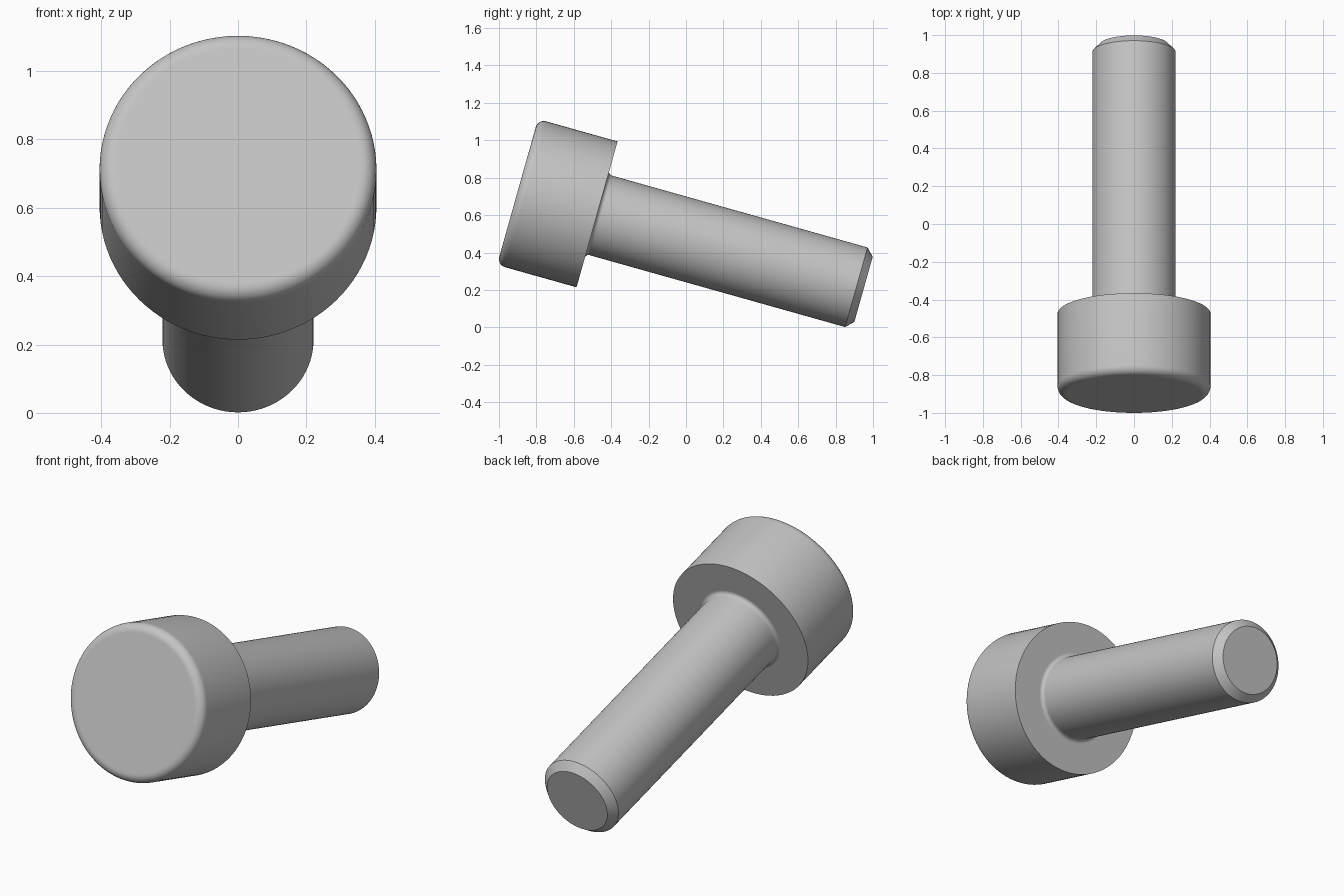
import bpy
import bmesh
import math

if "Cube" in bpy.data.objects:
    bpy.data.objects.remove(bpy.data.objects["Cube"], do_unlink=True)

SEGMENTS = 96
TILT = math.radians(-105.7)        # turns local z towards the back and down
SEAT = (0, -0.4755, 0.604)         # centre of the underside of the head

HEAD_R, HEAD_LEN, HEAD_ROUND = 0.405, 0.442, 0.045
SHANK_R, SHANK_LEN, CHAMFER = 0.221, 1.44, 0.04
FILLET = 0.02

steel = bpy.data.materials.new("grey steel")
steel.use_nodes = True
colour = (0.55, 0.55, 0.55, 1)
steel.diffuse_color = colour
steel.node_tree.nodes["Principled BSDF"].inputs["Base Color"].default_value = colour


def arc(r, z, radius, start, end, steps=8):
    """Points (radius, height) of a rounded corner, angles in degrees."""
    angles = [math.radians(start + (end - start) * i / steps) for i in range(steps + 1)]
    return [(r + radius * math.cos(a), z + radius * math.sin(a)) for a in angles]


def lathe(name, profile):
    """Revolve a profile around local z and place it on the tilted axis."""
    bm = bmesh.new()
    verts = [bm.verts.new((r, 0, z)) for r, z in profile]
    edges = [bm.edges.new(pair) for pair in zip(verts, verts[1:])]
    bmesh.ops.spin(bm, geom=verts + edges, cent=(0, 0, 0), axis=(0, 0, 1),
                   angle=math.tau, steps=SEGMENTS, use_merge=False)
    bmesh.ops.remove_doubles(bm, verts=bm.verts, dist=1e-5)
    bmesh.ops.recalc_face_normals(bm, faces=bm.faces)
    # The part is open at the seat, so orient it by its outer wall
    wall = max(bm.faces, key=lambda f: f.calc_area() * f.calc_center_median().xy.length)
    if wall.normal.xy.dot(wall.calc_center_median().xy) < 0:
        bmesh.ops.reverse_faces(bm, faces=bm.faces)
    mesh = bpy.data.meshes.new(name)
    bm.to_mesh(mesh)
    bm.free()
    mesh.materials.append(steel)
    obj = bpy.data.objects.new(name, mesh)
    bpy.context.collection.objects.link(obj)
    obj.location = SEAT
    obj.rotation_euler.x = TILT
    bpy.ops.object.select_all(action='DESELECT')
    obj.select_set(True)
    bpy.context.view_layer.objects.active = obj
    bpy.ops.object.shade_smooth_by_angle(angle=math.radians(30))
    return obj


# Head: flat face, rounded front rim, sharp rear rim, flat underside
rim = HEAD_R - HEAD_ROUND
lathe("bolt_head",
      [(0, -HEAD_LEN), (rim - 0.005, -HEAD_LEN)]
      + arc(rim, HEAD_ROUND - HEAD_LEN, HEAD_ROUND, -90, 0)
      + [(HEAD_R, 0), (SHANK_R + FILLET, 0)])

# Shank: small fillet under the head, straight body, chamfered tip
lathe("bolt_shank",
      arc(SHANK_R + FILLET, FILLET, FILLET, 270, 180)
      + [(SHANK_R, FILLET + 0.01), (SHANK_R, SHANK_LEN),
         (SHANK_R - CHAMFER, SHANK_LEN + CHAMFER), (0, SHANK_LEN + CHAMFER)])
